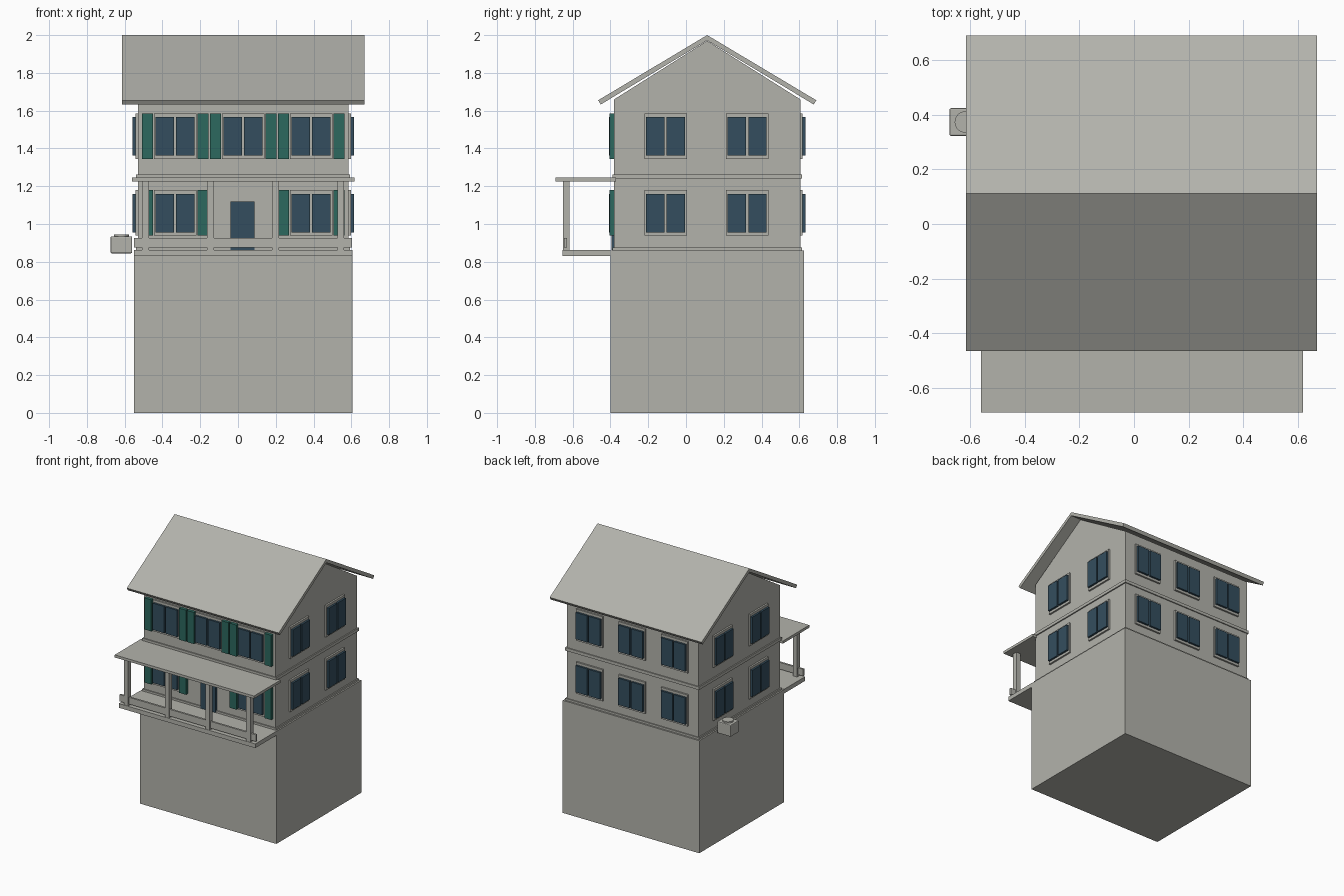
import bpy
import bmesh
from math import pi
from mathutils import Matrix, Vector

cube = bpy.data.objects.get("Cube")
if cube:
    bpy.data.objects.remove(cube, do_unlink=True)


def material(name, rgb):
    m = bpy.data.materials.new(name)
    m.use_nodes = True
    m.diffuse_color = (*rgb, 1)
    m.node_tree.nodes["Principled BSDF"].inputs["Base Color"].default_value = (*rgb, 1)
    return m


GREY = material("warm grey", (0.45, 0.45, 0.41))
GREEN = material("shutter green", (0.025, 0.138, 0.112))
BLUE = material("glass blue", (0.034, 0.076, 0.112))


def finish(name, bm, mat, matrix=None):
    bmesh.ops.recalc_face_normals(bm, faces=bm.faces)
    me = bpy.data.meshes.new(name)
    bm.to_mesh(me)
    bm.free()
    me.materials.append(mat)
    ob = bpy.data.objects.new(name, me)
    bpy.context.collection.objects.link(ob)
    if matrix:
        ob.matrix_world = matrix
    return ob


def box(name, x, y, z, mat=GREY, matrix=None):
    """Box from (min, max) ranges."""
    bm = bmesh.new()
    bmesh.ops.create_cube(bm, size=1)
    for v in bm.verts:
        v.co = Vector([(r[0] + r[1]) / 2 + c * (r[1] - r[0])
                       for r, c in zip((x, y, z), v.co)])
    return finish(name, bm, mat, matrix)


def prism(name, profile, x):
    """Extrude a y-z profile along x."""
    bm = bmesh.new()
    face = bm.faces.new([bm.verts.new((x[0], y, z)) for y, z in profile])
    new = bmesh.ops.extrude_face_region(bm, geom=[face])["geom"]
    bmesh.ops.translate(bm, vec=(x[1] - x[0], 0, 0),
                        verts=[g for g in new if isinstance(g, bmesh.types.BMVert)])
    return finish(name, bm, GREY)


# House body
CX, CY = 0.027, 0.112
X0, X1, Y0, Y1 = -0.53, 0.585, -0.38, 0.605
box("foundation", (-0.55, 0.605), (-0.40, 0.625), (0, 0.86))
prism("walls", [(Y0, 0.86), (Y1, 0.86), (Y1, 1.66), (CY, 1.97), (Y0, 1.66)], (X0, X1))
for name, z in (("base_band", (0.86, 0.875)), ("floor_band", (1.24, 1.263))):
    box(name, (X0 - 0.009, X1 + 0.009), (Y0 - 0.008, Y1 + 0.008), z)

# Gable roof
prism("roof", [(-0.465, 1.655), (CY, 2.0), (0.69, 1.655),
               (0.676, 1.633), (CY, 1.972), (-0.451, 1.633)], (-0.615, 0.67))

# Porch
box("porch_floor", (-0.55, 0.605), (-0.655, -0.40), (0.83, 0.862))
box("porch_roof", (-0.56, 0.618), (-0.69, -0.37), (1.225, 1.245))
box("porch_rail", (-0.55, 0.603), (-0.645, -0.63), (0.875, 0.927))
for offset in (-0.517, -0.172, 0.172, 0.517):
    x = CX + offset
    box("porch_post", (x - 0.018, x + 0.018), (-0.652, -0.616), (0.862, 1.225))

# Front door
box("front_door", (-0.04, 0.087), (Y0 - 0.014, Y0), (0.862, 1.12), BLUE)


def window(x, y, z, turn, shutters=False):
    """Double window facing -y before turning; z is its lower edge."""
    m = Matrix.Translation((x, y, z)) @ Matrix.Rotation(turn, 4, "Z")
    box("window_frame", (-0.112, 0.112), (-0.013, 0.002), (0, 0.241), GREY, m)
    for s in (-1, 1):
        u = sorted((s * 0.006, s * 0.103))
        box("window_pane", u, (-0.028, -0.005), (0.018, 0.222), BLUE, m)
        if shutters:
            u = sorted((s * 0.118, s * 0.176))
            box("shutter", u, (-0.024, 0.002), (0, 0.241), GREEN, m)


# Windows on both floors of all four sides
for z in (0.938, 1.344):
    for dx in (-0.36, 0, 0.36):
        window(CX + dx, Y1, z, pi)
        if dx or z > 1:
            window(CX + dx, Y0, z, 0, True)
    for dy in (-0.216, 0.216):
        window(X1, CY + dy - 0.004, z, pi / 2)
        window(X0, CY + dy - 0.004, z, -pi / 2)

# Cooling unit beside the left-hand wall
unit = box("cooling_unit", (-0.675, -0.56), (0.322, 0.424), (0.845, 0.935))
bevel = unit.modifiers.new("soft_edges", "BEVEL")
bevel.width = 0.006
bevel.segments = 2
bm = bmesh.new()
bmesh.ops.create_cone(bm, cap_ends=True, segments=32, radius1=0.039, radius2=0.039,
                      depth=0.02, matrix=Matrix.Translation((-0.617, 0.373, 0.935)))
finish("cooling_fan_cap", bm, GREY)
